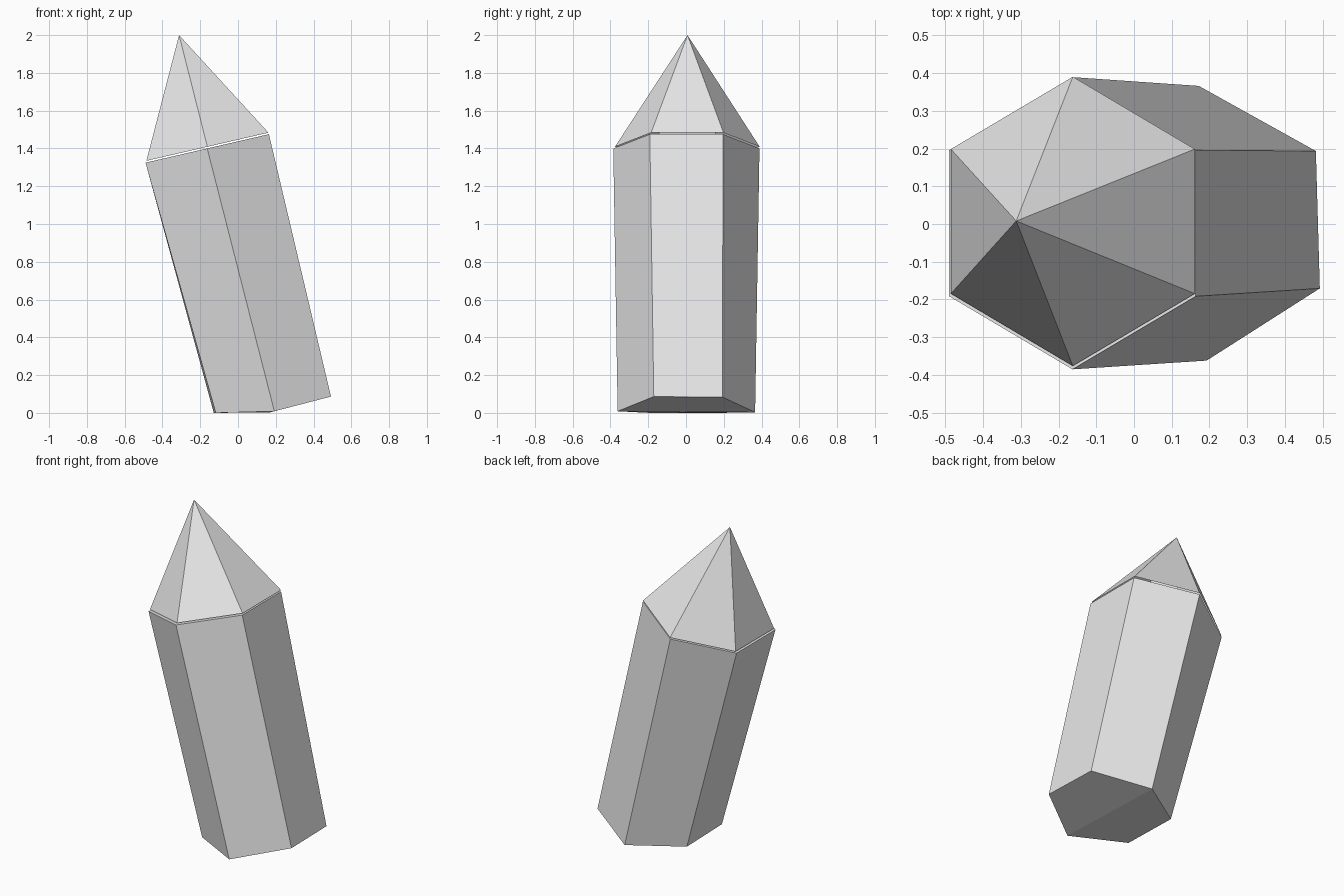
import bpy
import bmesh
from math import cos, sin, radians
from mathutils import Vector

SIDES = 6

default_cube = bpy.data.objects.get("Cube")
if default_cube:
    bpy.data.objects.remove(default_cube, do_unlink=True)

stone = bpy.data.materials.new("pale_grey_stone")
stone.use_nodes = True
grey = (0.8, 0.8, 0.8, 1.0)
stone.diffuse_color = grey
stone.node_tree.nodes["Principled BSDF"].inputs["Base Color"].default_value = grey


def hexagon(bm, centre, radius, tilt, twist=0):
    """Add a ring of corners, tilted about y and cut off at the ground."""
    ring = []
    for i in range(SIDES):
        angle = radians(30 + 60 * i + twist)
        across = radius * cos(angle)
        corner = Vector(centre) + Vector((
            across * cos(radians(tilt)),
            radius * sin(angle),
            across * sin(radians(tilt))))
        corner.z = max(corner.z, 0)
        ring.append(bm.verts.new(corner))
    return ring


def finish(bm, name):
    """Turn the mesh into a flat shaded object."""
    bmesh.ops.recalc_face_normals(bm, faces=bm.faces)
    mesh = bpy.data.meshes.new(name)
    bm.to_mesh(mesh)
    bm.free()
    mesh.materials.append(stone)
    obj = bpy.data.objects.new(name, mesh)
    bpy.context.collection.objects.link(obj)
    return obj


# Leaning six-sided shaft with a flat top and a faceted underside
bm = bmesh.new()
foot = hexagon(bm, (0.182, 0.002, 0.006), 0.364, 14.5, twist=1.7)
shoulder = hexagon(bm, (-0.163, 0.002, 1.4), 0.387, 13)
for i in range(SIDES):
    j = (i + 1) % SIDES
    bm.faces.new((foot[i], foot[j], shoulder[j], shoulder[i]))
bm.faces.new(shoulder)
for step in range(1, SIDES - 1):
    a, b = (1 + step) % SIDES, (2 + step) % SIDES
    bm.faces.new((foot[1], foot[b], foot[a]))
finish(bm, "crystal_shaft")

# Pointed tip, resting just above the shaft
bm = bmesh.new()
rim = hexagon(bm, (-0.162, 0.007, 1.409), 0.383, 13)
point = bm.verts.new((-0.312, 0.008, 2))
for i in range(SIDES):
    bm.faces.new((rim[i], rim[(i + 1) % SIDES], point))
finish(bm, "crystal_tip")
